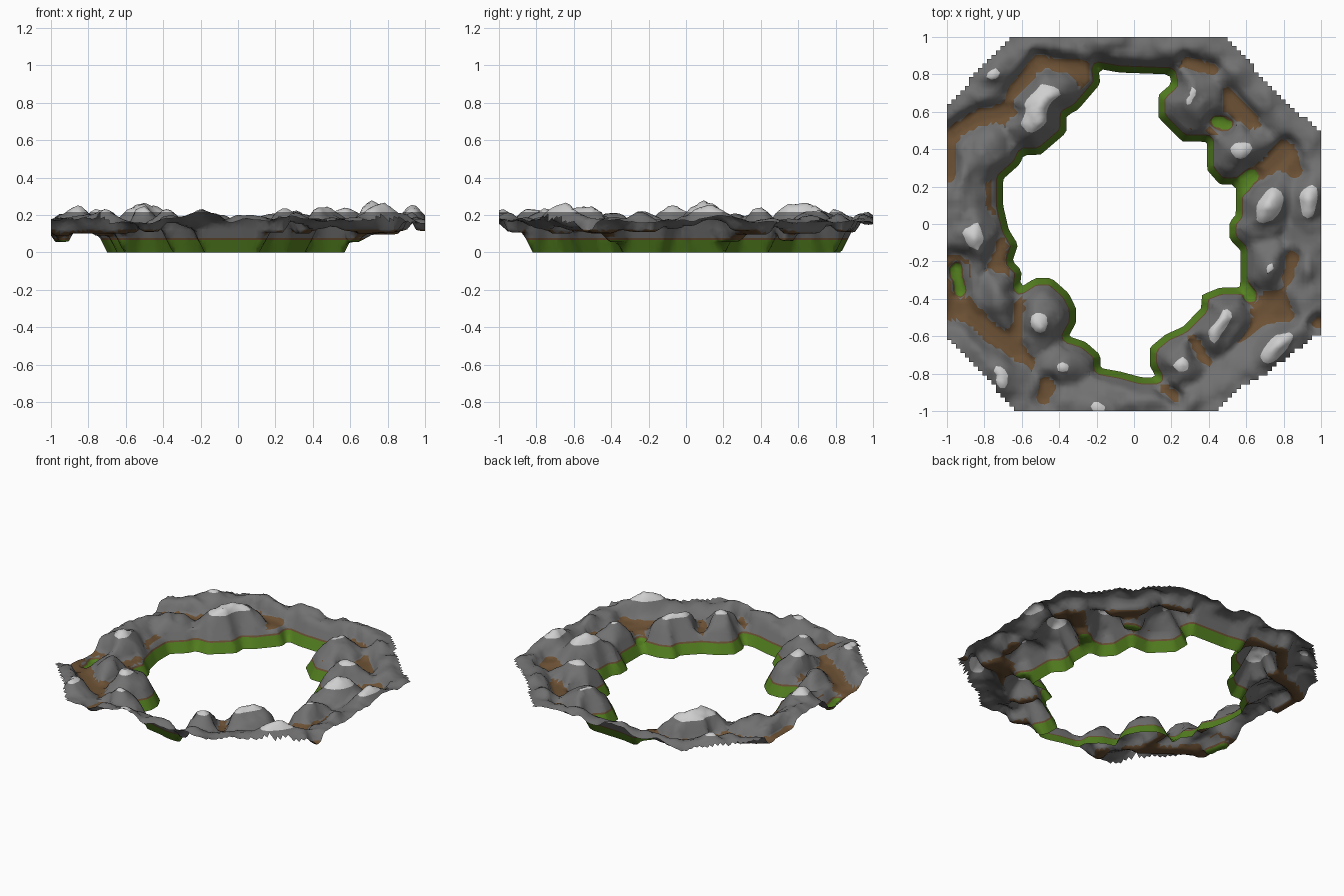
import bpy, bmesh, math
from mathutils import Vector, noise

N = 84            # grid cells per side
GREEN, LOW_EARTH, EARTH, SNOW = .066, .076, .122, .216   # colour heights

# outline of the outer rim and of the open middle (x, y)
OUTER = [(-.64, 1.01), (.49, 1.01), (.68, .79), (.88, .59), (1.01, .49), (1.01, -.57),
         (.70, -.80), (.57, -.87), (.43, -1.01), (-.63, -1.01), (-.80, -.81),
         (-1.01, -.59), (-1.01, .61), (-.85, .80)]
INNER = [(-.19, .83), (-.08, .81), (.19, .80), (.20, .75), (.13, .69), (.13, .57), (.26, .44),
         (.39, .44), (.39, .29), (.46, .21), (.545, .21), (.545, .05), (.51, .01), (.51, -.08),
         (.57, -.14), (.57, -.34), (.46, -.34), (.36, -.38), (.36, -.45), (.26, -.55), (.17, -.59),
         (.085, -.66), (.085, -.76), (.12, -.82), (.04, -.82), (-.07, -.79), (-.18, -.77),
         (-.18, -.70), (-.26, -.63), (-.35, -.60), (-.31, -.53), (-.31, -.45), (-.35, -.37),
         (-.44, -.29), (-.53, -.29), (-.61, -.34), (-.60, -.25), (-.65, -.20), (-.62, -.11),
         (-.67, -.03), (-.70, .10), (-.70, .24), (-.61, .32), (-.59, .37), (-.50, .37),
         (-.36, .49), (-.36, .58), (-.30, .61), (-.18, .75)]

# hills: x, y, long radius, short radius, angle in degrees, peak height
INNER_HILLS = [(-.50, .63, .32, .19, 60, .28), (.32, .68, .21, .19, 90, .225),
               (.58, .40, .22, .16, 20, .23), (.72, .09, .24, .16, 65, .275),
               (.73, -.22, .20, .16, 90, .22), (.46, -.54, .26, .16, 58, .25),
               (.25, -.76, .20, .17, 60, .235), (-.38, -.77, .18, .16, 0, .235),
               (-.51, -.52, .23, .18, 80, .24), (-.73, -.40, .20, .12, 100, .22),
               (-.86, -.05, .25, .15, 98, .25), (-.81, .38, .24, .15, 50, .23)]
OUTER_HILLS = [(.94, .15, .30, .14, 80, .25), (.78, -.65, .32, .14, 38, .26),
               (-.76, .80, .22, .14, 20, .235), (-.69, -.85, .18, .14, 130, .23),
               (-.20, -.98, .34, .17, 0, .225), (.30, -.96, .18, .14, 0, .22),
               (-.16, .97, .28, .14, 0, .22), (.55, .80, .25, .14, 135, .205),
               (.93, -.25, .22, .12, 90, .205), (-.98, .25, .2, .1, 90, .19)]
# valleys: start x, y, end x, y, half width, floor height
VALLEYS = [(.82, .40, .66, .27, .055, .095), (.82, .40, .86, .28, .05, .115),
           (.62, .25, .58, .2, .05, .055), (.66, -.42, .80, -.47, .065, .105),
           (.62, -.38, .60, -.34, .04, .055), (1.0, -.53, .98, -.53, .04, .115),
           (.85, -.18, .82, -.28, .04, .11), (.52, .68, .62, .55, .045, .10),
           (.44, .55, .50, .53, .04, .06), (.28, .87, .42, .83, .04, .11),
           (-.22, .82, -.50, .87, .045, .105), (-.50, .87, -.64, .70, .045, .11),
           (-.66, .60, -.82, .58, .05, .10), (-.82, .58, -.98, .47, .05, .10),
           (-.98, .47, -.98, .25, .04, .11), (-.69, .24, -.72, .08, .04, .09),
           (-.70, -.12, -.74, -.22, .045, .09), (-.95, -.24, -.93, -.36, .045, .055),
           (-.96, -.20, -.94, -.46, .07, .09), (-.92, -.46, -.63, -.68, .055, .10),
           (-.60, -.36, -.62, -.58, .035, .10), (-.46, -.86, -.48, -.92, .05, .11),
           (.10, -.84, .22, -.92, .04, .105), (.33, -.64, .36, -.70, .04, .10),
           (-.30, -.62, -.36, -.63, .03, .08)]


def to_segment(x, y, ax, ay, bx, by):
    dx, dy = bx - ax, by - ay
    t = max(0, min(1, ((x - ax) * dx + (y - ay) * dy) / (dx * dx + dy * dy)))
    return math.hypot(x - ax - t * dx, y - ay - t * dy)


def outline_distance(x, y, poly):
    """Signed distance to a closed outline, negative inside."""
    best, inside = 9.0, False
    for (ax, ay), (bx, by) in zip(poly, poly[1:] + poly[:1]):
        best = min(best, to_segment(x, y, ax, ay, bx, by))
        if (ay > y) != (by > y) and x < ax + (y - ay) / (by - ay) * (bx - ax):
            inside = not inside
    return -best if inside else best


def rough(x, y, scale, seed):
    return noise.noise(Vector((x * scale, y * scale, seed)))


def height(x, y):
    # outer ridge falls away towards the valley
    edge = max(0, -outline_distance(x, y, OUTER))
    t = min(1, max(0, edge - .06) / .22)
    crest = .188 + .03 * rough(x, y, 5, 1.7) - max(0, .06 - edge) * .3
    z = .1 + (crest - .1) * (.5 + .5 * math.cos(math.pi * t))
    # rounded hills with a small crag on top
    for hx, hy, a, b, ang, peak in INNER_HILLS + OUTER_HILLS:
        c, s = math.cos(math.radians(ang)), math.sin(math.radians(ang))
        u, v = (x - hx) * c + (y - hy) * s, (y - hy) * c - (x - hx) * s
        r = math.hypot(u / a, v / b) * (1 + .15 * rough(x, y, 8, 9.1))
        if r < 1:
            z = max(z, .08 + (peak - .08) * (.82 * (1 - r * r) + .18 * max(0, 1 - r / .5)))
    # craggy surface, rougher towards the tops
    crag = max(0, min(1, (z - .09) / .12))
    z += crag * (.03 * rough(x, y, 9, 2.3) + .016 * rough(x, y, 20, 6.6))
    # carved valleys
    for ax, ay, bx, by, w, floor in VALLEYS:
        k = to_segment(x, y, ax, ay, bx, by) / w * (1 + .3 * rough(x, y, 12, 3.3))
        if k < 1.7 and z > floor:
            k = max(0, min(1, (k - .5) / 1.2))
            z = floor + (z - floor) * k * k * (3 - 2 * k)
    # cliff down to the open middle
    return min(z, outline_distance(x, y, INNER) * 2.0)


# terrain sheet, stepped along the outer rim
bm = bmesh.new()
grid = {}


def vert(i, j):
    if (i, j) not in grid:
        x, y = -1 + 2 * i / N, -1 + 2 * j / N
        grid[i, j] = bm.verts.new((x, y, height(x, y)))
    return grid[i, j]


for i in range(N):
    for j in range(N):
        x, y = -1 + (2 * i + 1) / N, -1 + (2 * j + 1) / N
        if outline_distance(x, y, OUTER) < 0 and outline_distance(x, y, INNER) > -.04:
            bm.faces.new((vert(i, j), vert(i + 1, j), vert(i + 1, j + 1), vert(i, j + 1)))
bmesh.ops.triangulate(bm, faces=bm.faces[:])

# trim at the ground and cut along the colour heights
for level in (0, GREEN, LOW_EARTH, EARTH, SNOW):
    bmesh.ops.bisect_plane(bm, geom=bm.verts[:] + bm.edges[:] + bm.faces[:], dist=1e-5,
                           plane_co=(0, 0, level), plane_no=(0, 0, 1), clear_inner=level == 0)
bm.normal_update()

# colours by height; earth lies on low ground that is not steep
for f in bm.faces:
    z = f.calc_center_median().z
    up = sum(abs(v.normal.z) for v in f.verts) / len(f.verts)
    if z < GREEN:
        f.material_index = 0
    elif z < LOW_EARTH or (z < EARTH and up > .74):
        f.material_index = 1
    else:
        f.material_index = 3 if z > SNOW else 2
    f.smooth = True

mesh = bpy.data.meshes.new("mountain_ring")
bm.to_mesh(mesh)
bm.free()
ring = bpy.data.objects.new("mountain_ring", mesh)
bpy.context.collection.objects.link(ring)
for name, col in [("grass_green", (.09, .22, .014)), ("earth_brown", (.15, .082, .035)),
                  ("rock_grey", (.165, .165, .165)), ("snow_white", (.62, .62, .62))]:
    mat = bpy.data.materials.new(name)
    mat.diffuse_color = (*col, 1)
    mesh.materials.append(mat)
